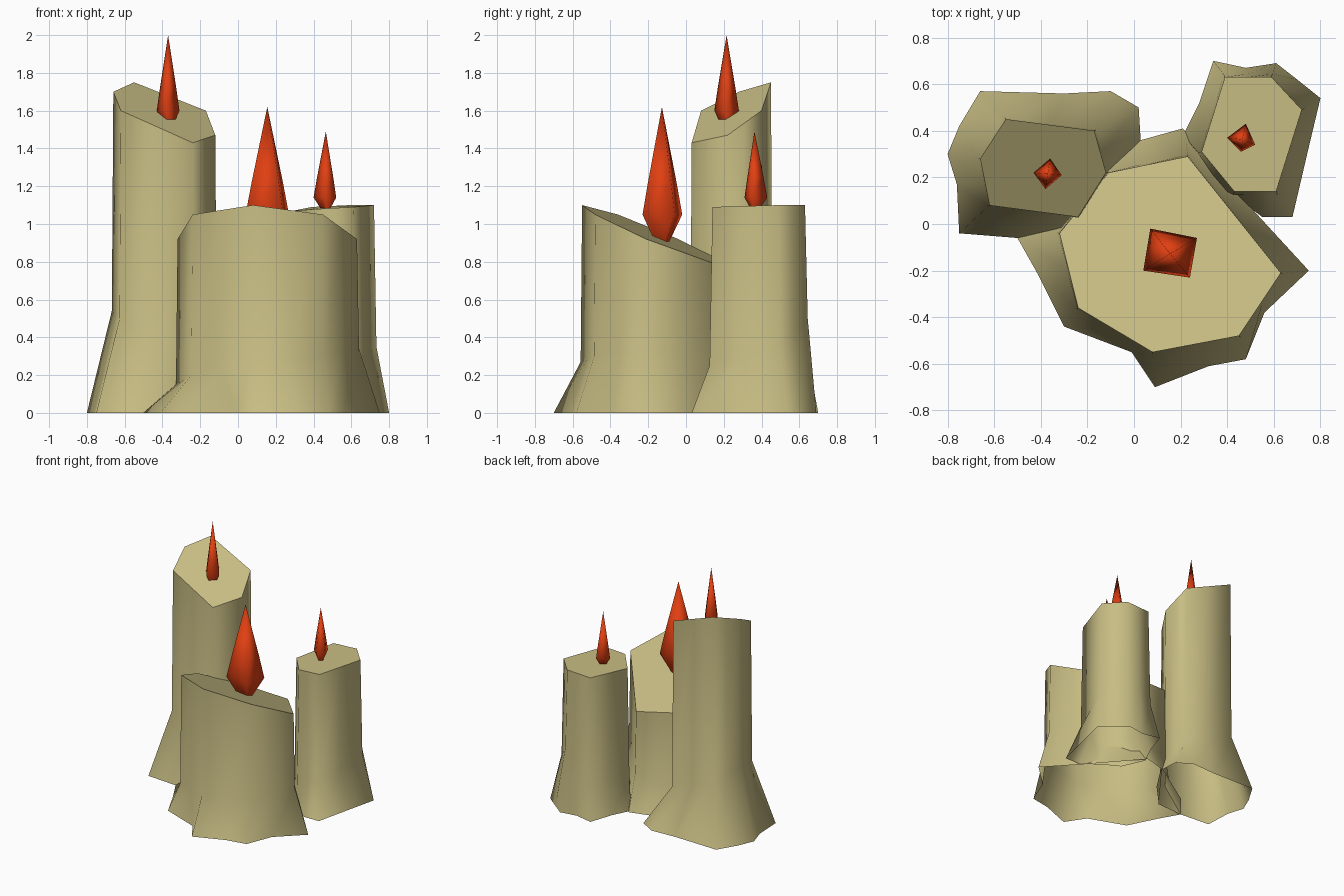
import bpy
import bmesh
from mathutils import Vector

default_cube = bpy.data.objects.get("Cube")
if default_cube:
    bpy.data.objects.remove(default_cube, do_unlink=True)


def make_material(name, colour):
    material = bpy.data.materials.new(name)
    material.use_nodes = True
    material.diffuse_color = colour
    shader = material.node_tree.nodes["Principled BSDF"]
    shader.inputs["Base Color"].default_value = colour
    shader.inputs["Roughness"].default_value = 0.8
    return material


wax = make_material("cream wax", (0.58, 0.51, 0.23, 1))
fire = make_material("red flame", (0.75, 0.05, 0.006, 1))


def add_object(name, bm, material):
    mesh = bpy.data.meshes.new(name)
    bm.to_mesh(mesh)
    bm.free()
    mesh.materials.append(material)
    obj = bpy.data.objects.new(name, mesh)
    bpy.context.collection.objects.link(obj)
    return obj


def bridge(bm, lower, upper):
    """Smooth wall between two rings that run counter-clockwise."""
    count = len(lower)
    for i in range(count):
        j = (i + 1) % count
        face = bm.faces.new((lower[i], lower[j], upper[j], upper[i]))
        face.smooth = True


def with_midpoints(corners):
    """Follow every corner with the middle of the edge after it."""
    ring = []
    for i, corner in enumerate(corners):
        following = corners[(i + 1) % len(corners)]
        ring += [corner, (corner + following) / 2]
    return ring


def make_candle(name, rim, skirt_heights, swell, foot):
    """Slanted rim, near-vertical shaft and a ragged melted foot, open below."""
    bm = bmesh.new()
    corners = [Vector(p) for p in rim]
    centre = sum(corners, Vector()) / len(corners)
    skirt = []
    for corner, height in zip(corners, skirt_heights):
        point = centre + (corner - centre) * swell
        point.z = height
        skirt.append(point)
    top = [bm.verts.new(p) for p in with_midpoints(corners)]
    middle = [bm.verts.new(p) for p in with_midpoints(skirt)]
    bottom = [bm.verts.new((x, y, 0)) for x, y in foot]
    bridge(bm, bottom, middle)
    bridge(bm, middle, top)
    # flat cap with a crisp rim
    cap = bm.faces.new(top)
    for edge in cap.edges:
        edge.smooth = False
    return add_object(name, bm, wax)


def make_flame(name, corners, base, belly, tip):
    """Four-sided teardrop with a small flat base."""
    bm = bmesh.new()
    points = [Vector((x, y, 0)) for x, y in corners]
    centre = sum(points, Vector()) / len(points)

    def ring(scale, height):
        lift = Vector((0, 0, height))
        return [bm.verts.new(centre + (p - centre) * scale + lift) for p in points]

    shoulder = belly + (tip - belly) * 0.3
    rings = [ring(0.2, base), ring(1, belly), ring(0.72, shoulder)]
    bm.faces.new(list(reversed(rings[0])))
    for lower, upper in zip(rings, rings[1:]):
        bridge(bm, lower, upper)
    point = bm.verts.new(centre + Vector((0, 0, tip)))
    last = rings[-1]
    for i in range(len(last)):
        face = bm.faces.new((last[i], last[(i + 1) % len(last)], point))
        face.smooth = True
    return add_object(name, bm, fire)


# wide candle at the front
make_candle(
    "wide_candle",
    rim=[(-.32, -.04, .92), (-.24, -.36, 1.05), (.08, -.55, 1.1), (.45, -.48, 1.05),
         (.63, -.21, .92), (.23, .29, .74), (-.11, .22, .79)],
    skirt_heights=[.15, .2, .27, .3, .34, .25, .2],
    swell=1.02,
    foot=[(-.5, -.06), (-.41, -.22), (-.3, -.44), (-.01, -.55), (.09, -.7),
          (.32, -.61), (.48, -.58), (.56, -.38), (.75, -.2), (.52, .05),
          (.21, .41), (.03, .36), (-.1, .28), (-.35, .12)],
)

# tall candle at the back right
make_candle(
    "tall_candle",
    rim=[(-.66, .28, 1.7), (-.62, .08, 1.6), (-.24, .03, 1.43), (-.12, .22, 1.47),
         (-.17, .4, 1.6), (-.55, .45, 1.75)],
    skirt_heights=[.54, .5, .3, .2, .3, .45],
    swell=1.03,
    foot=[(-.8, .3), (-.76, .17), (-.75, -.04), (-.5, -.06), (-.28, -.05),
          (-.1, .14), (.03, .34), (.02, .5), (-.1, .57), (-.3, .56),
          (-.66, .57), (-.75, .42)],
)

# slim candle at the back left
make_candle(
    "slim_candle",
    rim=[(.72, .49, 1.1), (.59, .63, 1.1), (.39, .63, 1.09), (.29, .31, 1.07),
         (.43, .14, 1.08), (.61, .14, 1.09)],
    skirt_heights=[.35, .5, .3, .2, .18, .25],
    swell=1.06,
    foot=[(.8, .54), (.7, .62), (.61, .69), (.48, .67), (.34, .7), (.28, .52),
          (.21, .38), (.29, .2), (.42, .13), (.55, .03), (.68, .03), (.75, .33)],
)

# flames
make_flame("wide_candle_flame", [(.07, -.02), (.04, -.2), (.24, -.23), (.27, -.06)],
           base=.87, belly=1.05, tip=1.62)
make_flame("tall_candle_flame", [(-.36, .28), (-.43, .22), (-.38, .15), (-.31, .21)],
           base=1.49, belly=1.6, tip=2)
make_flame("slim_candle_flame", [(.48, .43), (.4, .37), (.46, .31), (.52, .34)],
           base=1.06, belly=1.14, tip=1.49)
